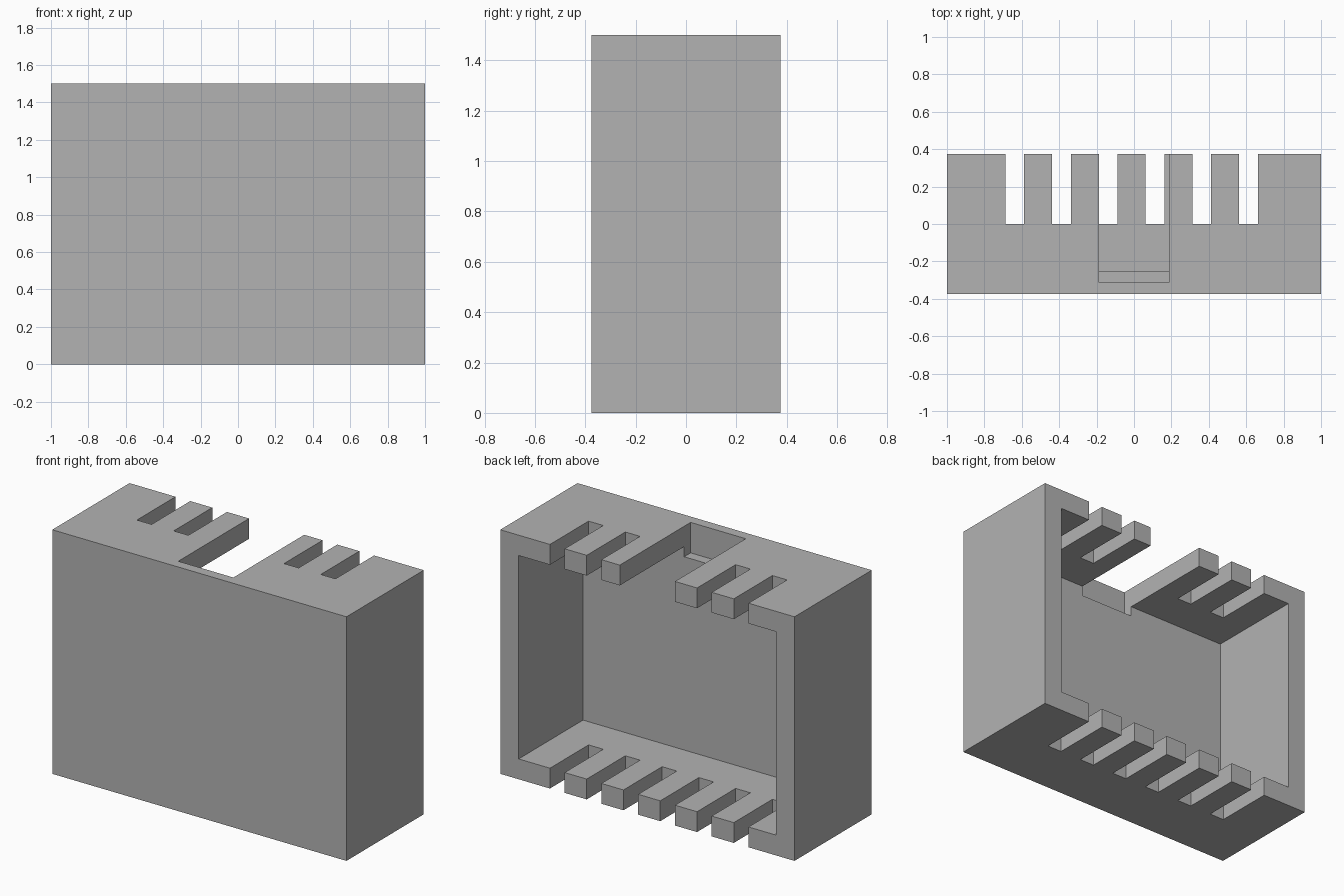
import bpy
import bmesh
from mathutils import Matrix, Vector

cube = bpy.data.objects.get("Cube")
if cube:
    bpy.data.objects.remove(cube, do_unlink=True)

WIDTH, DEPTH, HEIGHT = 2.0, 0.75, 1.5
WALL = 0.125
BACK = DEPTH / 2
OVER = 0.1  # how far cutters reach past the shell


def box(name, low, high):
    """Axis-aligned box between two corners."""
    low, high = Vector(low), Vector(high)
    bm = bmesh.new()
    bmesh.ops.create_cube(bm, size=1, matrix=Matrix.Translation((low + high) / 2)
                          @ Matrix.Diagonal((*(high - low), 1)))
    mesh = bpy.data.meshes.new(name)
    bm.to_mesh(mesh)
    bm.free()
    obj = bpy.data.objects.new(name, mesh)
    bpy.context.collection.objects.link(obj)
    return obj


def cut(target, name, low, high):
    """Subtract a box from the target and discard the cutter."""
    cutter = box(name, low, high)
    cutter.hide_render = True
    mod = target.modifiers.new(name, 'BOOLEAN')
    mod.operation = 'DIFFERENCE'
    mod.solver = 'EXACT'
    mod.object = cutter
    bpy.context.view_layer.objects.active = target
    bpy.ops.object.modifier_apply(modifier=mod.name)
    bpy.data.objects.remove(cutter, do_unlink=True)


# Solid block that becomes the open-backed housing
housing = box("housing", (-WIDTH / 2, -BACK, 0), (WIDTH / 2, BACK, HEIGHT))

# Hollow interior, open at the back
cut(housing, "cavity", (-WIDTH / 2 + WALL, -BACK + WALL, WALL),
    (WIDTH / 2 - WALL, BACK + OVER, HEIGHT - WALL))

# Wide notch through the top, biting into the front wall
NOTCH = 0.1875
cut(housing, "notch", (-NOTCH, -BACK + WALL / 2, HEIGHT - NOTCH),
    (NOTCH, BACK + OVER, HEIGHT + OVER))

# Vent slots: six in the floor, the outer four also in the top
for i in range(6):
    x = -0.6875 + 0.25 * i
    cut(housing, "floor_slot", (x, 0, -OVER), (x + 0.1, BACK + OVER, WALL + OVER))
    if i not in (2, 3):
        cut(housing, "top_slot", (x, 0, HEIGHT - WALL - OVER),
            (x + 0.1, BACK + OVER, HEIGHT + OVER))

# Plain grey finish
grey = bpy.data.materials.new("plain_grey")
grey.use_nodes = True
colour = (0.45, 0.45, 0.45, 1)
grey.diffuse_color = colour
grey.node_tree.nodes["Principled BSDF"].inputs["Base Color"].default_value = colour
housing.data.materials.clear()
housing.data.materials.append(grey)
for face in housing.data.polygons:
    face.material_index = 0
    face.use_smooth = False
